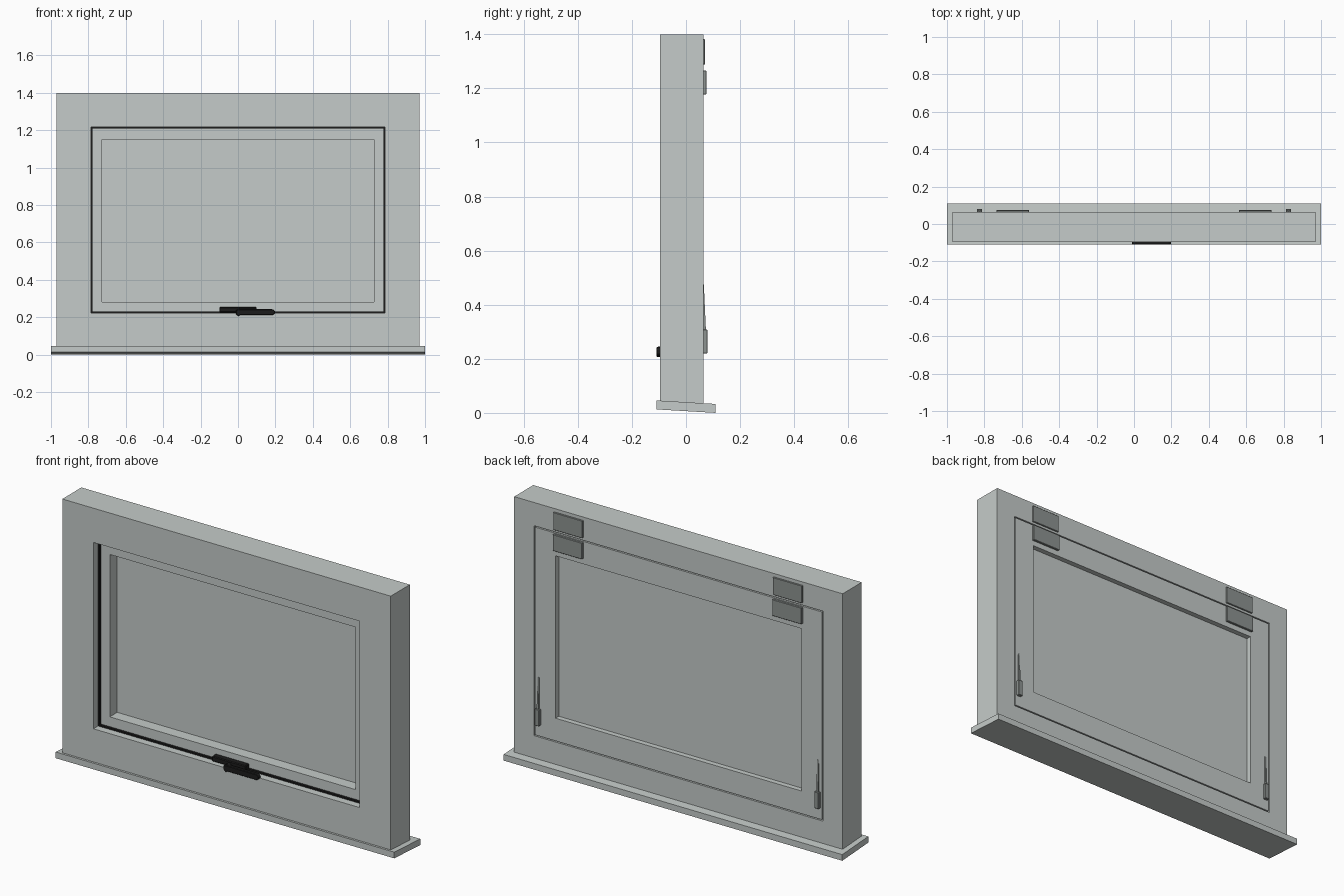
import bpy, bmesh, math
from mathutils import Matrix

if "Cube" in bpy.data.objects:
    bpy.data.objects.remove(bpy.data.objects["Cube"])


def material(name, rgb):
    m = bpy.data.materials.new(name)
    m.diffuse_color = (*rgb, 1)
    m.use_nodes = True
    m.node_tree.nodes["Principled BSDF"].inputs["Base Color"].default_value = m.diffuse_color
    return m


GREY = material("pale grey paint", (0.56, 0.60, 0.585))
METAL = material("dark grey metal", (0.27, 0.295, 0.285))
BLACK = material("black", (0.012, 0.012, 0.012))


def finish(name, bm, mat, bevel=0):
    bmesh.ops.recalc_face_normals(bm, faces=bm.faces)
    me = bpy.data.meshes.new(name)
    bm.to_mesh(me)
    bm.free()
    me.materials.append(mat)
    ob = bpy.data.objects.new(name, me)
    bpy.context.collection.objects.link(ob)
    if bevel:
        b = ob.modifiers.new("bevel", "BEVEL")
        b.width, b.segments = bevel, 1
    return ob


def ring(name, rect, profile, mat):
    """Mitred rectangular ring: profile is (inset from rect, y) around a closed loop."""
    hx, z0, z1 = rect
    bm = bmesh.new()
    loops = []
    for i, y in profile:
        loops.append([bm.verts.new((sx * (hx - i), y, z))
                      for sx, z in ((-1, z0 + i), (1, z0 + i), (1, z1 - i), (-1, z1 - i))])
    for a, b in zip(loops, loops[1:] + loops[:1]):
        for k in range(4):
            n = (k + 1) % 4
            bm.faces.new((a[k], a[n], b[n], b[k]))
    return finish(name, bm, mat)


def box(name, x, y, z, mat, bevel=0):
    bm = bmesh.new()
    bmesh.ops.create_cube(bm, size=1)
    for v in bm.verts:
        v.co = [(r[0] + r[1]) / 2 + c * (r[1] - r[0]) for c, r in zip(v.co, (x, y, z))]
    return finish(name, bm, mat, bevel)


def extrude(name, pts, axis, a, b, mat, bevel=0):
    """Extrude an outline along x (points are y,z) or along y (points are x,z)."""
    bm = bmesh.new()
    put = (lambda p, t: (t, p[0], p[1])) if axis == "x" else (lambda p, t: (p[0], t, p[1]))
    f = bm.faces.new([bm.verts.new(put(p, a)) for p in pts])
    new = bmesh.ops.extrude_face_region(bm, geom=[f])["geom"]
    shift = (b - a, 0, 0) if axis == "x" else (0, b - a, 0)
    bmesh.ops.translate(bm, vec=shift, verts=[v for v in new if isinstance(v, bmesh.types.BMVert)])
    return finish(name, bm, mat, bevel)


FRONT, STEP, BACK = -0.097, -0.05, 0.064

# Sloping sill
extrude("sill", [(-0.11, 0.013), (0.11, 0.0), (0.11, 0.033), (-0.11, 0.046)], "x", -1, 1, GREY)

# Outer frame, with a rebate on the back: wider side bars than top and bottom openings
bm = bmesh.new()
outer = (0.97, 0.03, 1.4)
front_hole, back_hole = (0.786, 0.222, 1.217), (0.853, 0.155, 1.276)
loops = []
for (hx, z0, z1), y in ((outer, BACK), (outer, FRONT), (front_hole, FRONT),
                        (front_hole, STEP), (back_hole, STEP), (back_hole, BACK)):
    loops.append([bm.verts.new(p) for p in
                  ((-hx, y, z0), (hx, y, z0), (hx, y, z1), (-hx, y, z1))])
for a, b in zip(loops, loops[1:] + loops[:1]):
    for k in range(4):
        n = (k + 1) % 4
        bm.faces.new((a[k], a[n], b[n], b[k]))
finish("outer_frame", bm, GREY)

# Opening sash, seal and pane
ring("sash", (0.847, 0.161, 1.270),
     [(0, BACK), (0, -0.045), (0.121, -0.045), (0.121, BACK)], GREY)
ring("seal", (0.792, 0.216, 1.223),
     [(0, -0.045), (0, -0.058), (0.014, -0.058), (0.014, -0.045)], BLACK)
box("pane", (-0.735, 0.735), (0.018, 0.036), (0.276, 1.162), GREY)

# Handle: mounting plate, pivot and lever
box("handle_plate", (-0.1, 0.1), (-0.08, -0.045), (0.226, 0.254), BLACK, 0.004)
outline = [(-0.012, 0.238), (-0.012, 0.218), (0.0, 0.206), (0.015, 0.212), (0.185, 0.212),
           (0.197, 0.219), (0.197, 0.235), (0.185, 0.243), (0.01, 0.243)]
extrude("handle_lever", outline, "y", -0.11, -0.09, BLACK, 0.003)
bm = bmesh.new()
bmesh.ops.create_cone(bm, cap_ends=True, segments=16, radius1=0.014, radius2=0.014, depth=0.05,
                      matrix=Matrix.Translation((0.005, -0.078, 0.232))
                      @ Matrix.Rotation(math.pi / 2, 4, "X"))
finish("handle_pivot", bm, BLACK)

# Hinges and restraint stays on the back, mirrored left and right
for s, side in ((-1, "left"), (1, "right")):
    hx = sorted((s * 0.562, s * 0.735))
    box(f"hinge_frame_leaf_{side}", hx, (BACK - 0.004, 0.071), (1.288, 1.382), METAL, 0.002)
    box(f"hinge_sash_leaf_{side}", hx, (BACK - 0.004, 0.076), (1.178, 1.266), METAL, 0.002)
    sx = sorted((s * 0.813, s * 0.839))
    box(f"stay_body_{side}", sx, (BACK - 0.002, 0.080), (0.22, 0.308), METAL, 0.002)
    ax = sorted((s * 0.821, s * 0.831))
    extrude(f"stay_arm_{side}", [(0.062, 0.26), (0.077, 0.29), (0.073, 0.32), (0.066, 0.475), (0.062, 0.475)],
            "x", ax[0], ax[1], METAL)
